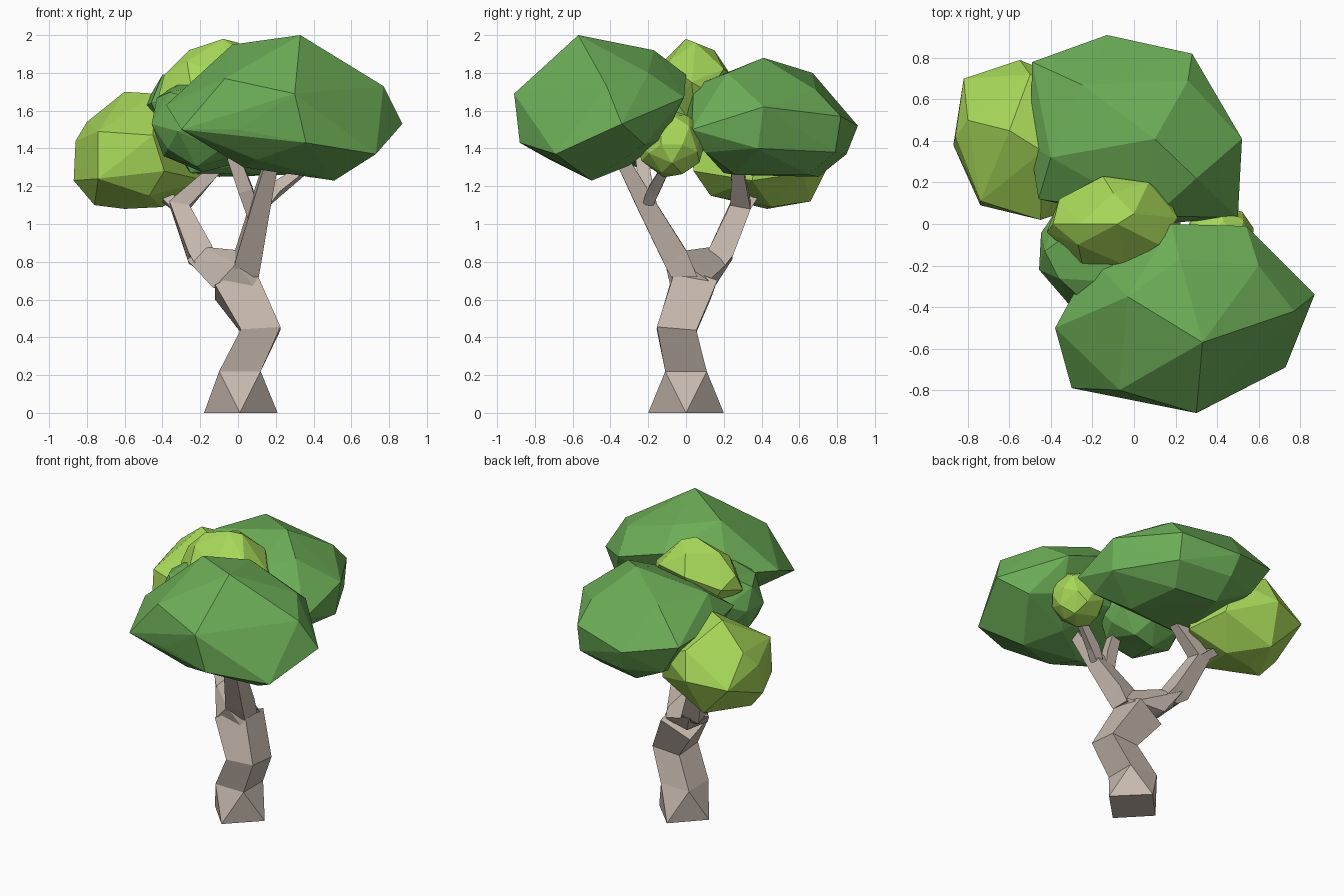
import bpy, bmesh, random
from mathutils import Vector

random.seed(4)


def material(name, rgb):
    m = bpy.data.materials.new(name)
    m.diffuse_color = (*rgb, 1)
    return m


BARK = material("bark", (0.56, 0.48, 0.42))
DARK = material("dark_leaf", (0.15, 0.42, 0.095))
LIME = material("lime_leaf", (0.39, 0.69, 0.10))


def finish(bm, name, mat):
    bmesh.ops.recalc_face_normals(bm, faces=bm.faces)
    me = bpy.data.meshes.new(name)
    bm.to_mesh(me)
    bm.free()
    me.materials.append(mat)
    ob = bpy.data.objects.new(name, me)
    bpy.context.collection.objects.link(ob)
    return ob


def hull(name, points, mat):
    """Faceted convex clump around a few corner points."""
    bm = bmesh.new()
    for p in points:
        bm.verts.new(p)
    bmesh.ops.convex_hull(bm, input=bm.verts)
    loose = [v for v in bm.verts if not v.link_faces]
    bmesh.ops.delete(bm, geom=loose, context='VERTS')
    return finish(bm, name, mat)


def ball(name, centre, radii, mat):
    """Low-poly ball of leaves, slightly uneven, with some facets merged."""
    bm = bmesh.new()
    bmesh.ops.create_icosphere(bm, subdivisions=2, radius=1)
    for v in bm.verts:
        k = random.uniform(0.98, 1.06)
        v.co = Vector(c + r * a * k for c, r, a in zip(centre, radii, v.co))
    ob = finish(bm, name, mat)
    ob.modifiers.new("fewer_facets", 'DECIMATE').ratio = 0.7
    return ob


def limb(name, path):
    """Four-sided tapering limb along (x, y, z, half width) points."""
    bm = bmesh.new()
    pts = [Vector(p[:3]) for p in path]
    rings = []
    for i, p in enumerate(pts):
        a, b = pts[max(i - 1, 0)], pts[min(i + 1, len(pts) - 1)]
        t = Vector((0, 0, 1)) if i == 0 else (b - a).normalized()
        u = Vector((1, 0, 0))
        u = (u - t * u.dot(t)).normalized()
        w = t.cross(u)
        r = path[i][3]
        rings.append([bm.verts.new(p + u * r * sx + w * r * sy)
                      for sx, sy in ((-1, -1), (1, -1), (1, 1), (-1, 1))])
    for lo, hi in zip(rings, rings[1:]):
        for k in range(4):
            j = (k + 1) % 4
            bm.faces.new((lo[k], lo[j], hi[j], hi[k]))
    bm.faces.new(rings[0])
    bm.faces.new(rings[-1])
    return finish(bm, name, BARK)


# Root flare: diamond footprint turning into the square trunk
hull("root_flare",
     [(-0.18, 0, 0), (0.01, -0.2, 0), (0.21, 0, 0), (0.01, 0.2, 0)]
     + [(0.01 + sx * 0.11, sy * 0.11, 0.22) for sx in (-1, 1) for sy in (-1, 1)], BARK)

# Trunk, and the fork where it widens into two branches
limb("trunk", [(0.01, 0, 0.22, 0.11), (0.12, -0.05, 0.44, 0.105),
               (-0.02, 0.04, 0.69, 0.115)])
hull("fork", [
    (-0.13, -0.06, 0.66), (0.09, -0.08, 0.66), (0.09, 0.12, 0.70), (-0.12, 0.16, 0.68),
    (-0.27, 0.13, 0.81), (-0.19, 0.15, 0.88), (-0.20, 0.25, 0.82),
    (0.12, -0.06, 0.82), (0.01, 0.0, 0.86), (-0.01, -0.11, 0.79)], BARK)
limb("right_branch", [(0.04, -0.01, 0.72, 0.07), (0.055, -0.06, 0.83, 0.068),
                      (0.12, -0.21, 1.10, 0.05), (0.19, -0.36, 1.38, 0.032)])
limb("left_branch", [(-0.15, 0.13, 0.76, 0.06), (-0.20, 0.18, 0.84, 0.065),
                     (-0.31, 0.29, 1.10, 0.055), (-0.10, 0.27, 1.31, 0.03)])

# Twigs
limb("middle_twig", [(0.09, -0.17, 1.02, 0.035), (0.04, -0.21, 1.18, 0.038),
                     (-0.04, -0.24, 1.40, 0.032)])
limb("right_twig", [(0.12, -0.21, 1.08, 0.028), (0.20, -0.17, 1.18, 0.032),
                    (0.40, -0.09, 1.33, 0.02)])
limb("left_stub", [(-0.29, 0.29, 1.06, 0.04), (-0.42, 0.37, 1.18, 0.03)])

# Large front crown
hull("front_crown", [
    (0.33, -0.57, 2.0), (-0.03, -0.35, 1.95), (0.22, -0.17, 1.92),
    (-0.38, -0.50, 1.63), (-0.30, -0.79, 1.50), (-0.07, -0.80, 1.77),
    (0.30, -0.91, 1.69), (0.36, -0.88, 1.43), (0.73, -0.69, 1.37),
    (0.87, -0.34, 1.53), (0.77, -0.42, 1.73), (0.54, -0.01, 1.67),
    (0.60, -0.20, 1.80), (0.70, -0.22, 1.42), (0.0, -0.84, 1.50),
    (0.18, 0.0, 1.79), (0.50, -0.12, 1.45), (0.51, -0.50, 1.23),
    (0.03, -0.52, 1.30), (0.10, -0.72, 1.34), (0.35, -0.30, 1.31),
    (-0.20, -0.17, 1.68), (0.10, -0.12, 1.50)], DARK)

# Large back crown
hull("back_crown", [
    (0.10, 0.41, 1.88), (0.26, 0.69, 1.71), (-0.25, 0.67, 1.80),
    (-0.40, 0.32, 1.79), (0.30, 0.22, 1.80), (0.28, 0.82, 1.57),
    (-0.13, 0.91, 1.52), (0.52, 0.41, 1.62), (0.50, 0.38, 1.40),
    (0.28, 0.79, 1.38), (0.50, 0.03, 1.50), (-0.49, 0.78, 1.60),
    (-0.50, 0.38, 1.62), (-0.46, 0.12, 1.64), (0.10, 0.0, 1.55),
    (0.10, 0.04, 1.73), (0.42, 0.10, 1.38), (-0.35, 0.75, 1.38),
    (-0.10, 0.85, 1.37), (0.25, 0.26, 1.26), (0.20, 0.65, 1.26),
    (-0.10, 0.70, 1.25), (-0.25, 0.20, 1.27)], DARK)

# Lime clump low on the left
hull("left_clump", [
    (-0.60, 0.45, 1.70), (-0.44, 0.35, 1.69), (-0.80, 0.50, 1.54),
    (-0.86, 0.42, 1.44), (-0.87, 0.38, 1.23), (-0.82, 0.70, 1.35),
    (-0.55, 0.79, 1.38), (-0.50, 0.72, 1.56), (-0.74, 0.11, 1.49),
    (-0.74, 0.09, 1.24), (-0.45, 0.02, 1.47), (-0.39, 0.04, 1.28),
    (-0.76, 0.35, 1.10), (-0.60, 0.43, 1.08), (-0.40, 0.45, 1.09),
    (-0.60, 0.66, 1.12), (-0.17, 0.35, 1.23), (-0.25, 0.62, 1.27),
    (-0.20, 0.40, 1.50), (-0.28, 0.68, 1.48), (-0.47, 0.13, 1.15)], LIME)

# Lime clump on top
hull("top_clump", [
    (-0.08, 0.0, 1.98), (0.0, 0.05, 1.96), (-0.26, 0.0, 1.92), (-0.39, 0.0, 1.79),
    (-0.42, -0.04, 1.68), (-0.34, -0.10, 1.60), (-0.36, 0.12, 1.72),
    (-0.15, 0.23, 1.80), (0.07, 0.20, 1.82), (0.21, 0.03, 1.75), (0.17, 0.12, 1.70),
    (-0.04, -0.20, 1.78), (-0.25, -0.19, 1.74), (0.12, -0.10, 1.85),
    (-0.06, -0.02, 1.52), (0.10, 0.05, 1.55), (-0.25, 0.10, 1.55),
    (-0.10, -0.15, 1.56), (-0.27, -0.10, 1.86), (-0.10, 0.15, 1.92)], LIME)

# Smaller leaf clumps
ball("right_clump", (0.405, -0.075, 1.42), (0.17, 0.175, 0.175), LIME)
ball("inner_clump", (-0.17, -0.13, 1.53), (0.29, 0.28, 0.25), DARK)
